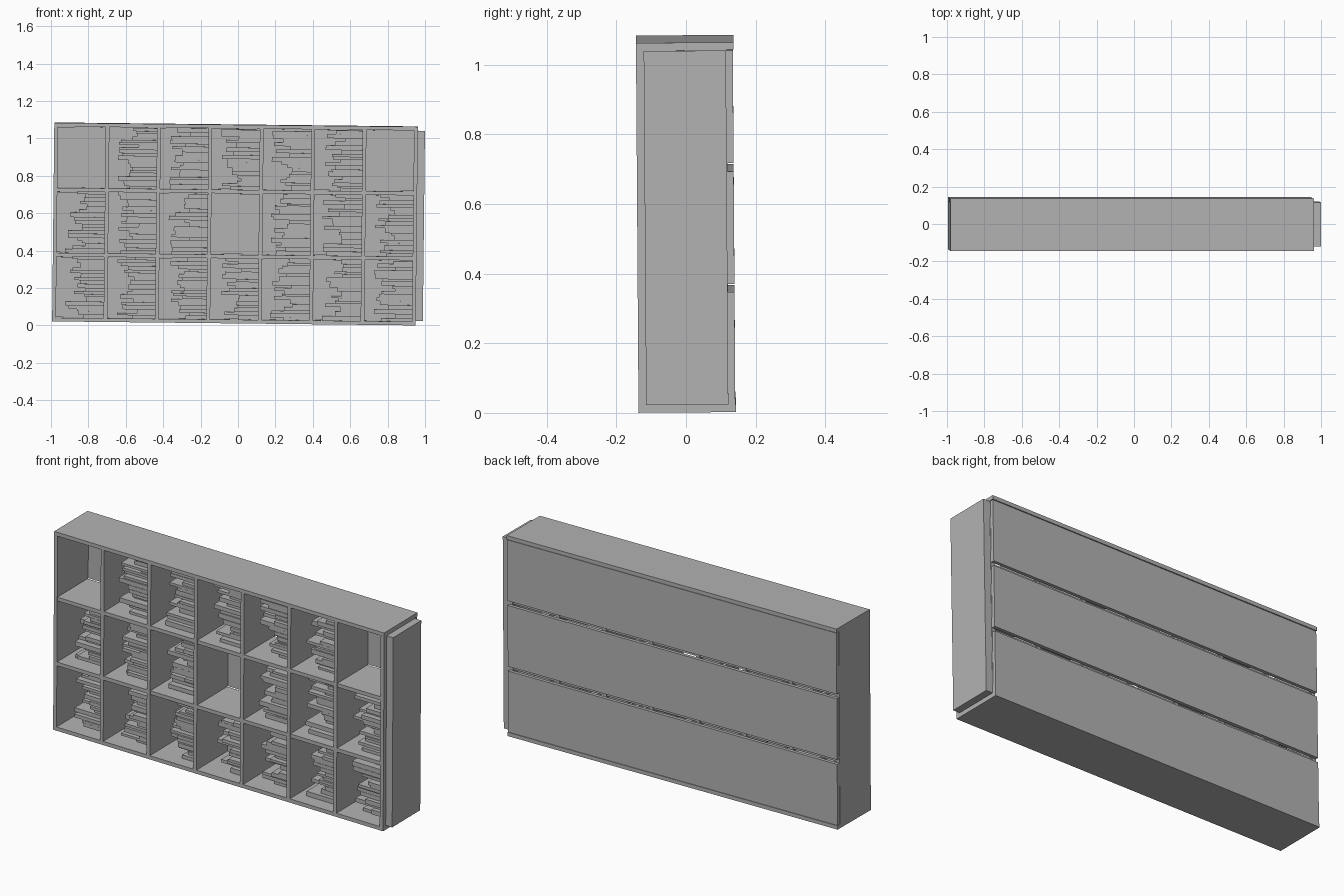
import bpy, bmesh, random
from mathutils import Matrix, Vector

if "Cube" in bpy.data.objects:
    bpy.data.objects.remove(bpy.data.objects["Cube"])
random.seed(7)

grey = bpy.data.materials.new("grey")
grey.use_nodes = True
colour = (0.45, 0.45, 0.45, 1)
grey.diffuse_color = colour
grey.node_tree.nodes["Principled BSDF"].inputs["Base Color"].default_value = colour

# The whole unit leans very slightly
lean = (Matrix.Translation((-0.016, 0, 0.543))
        @ Matrix.Rotation(0.011, 4, 'Y') @ Matrix.Rotation(0.007, 4, 'X'))


def boxes(name, spans):
    """One object made of boxes given as (low corner, high corner)."""
    bm = bmesh.new()
    for low, high in spans:
        low, high = Vector(low), Vector(high)
        place = Matrix.Translation((low + high) / 2) @ Matrix.Diagonal((*(high - low), 1))
        bmesh.ops.create_cube(bm, size=1, matrix=place)
    mesh = bpy.data.meshes.new(name)
    bm.to_mesh(mesh)
    bm.free()
    mesh.materials.append(grey)
    obj = bpy.data.objects.new(name, mesh)
    obj.matrix_world = lean
    bpy.context.collection.objects.link(obj)
    return obj


W, H, T = 0.972, 0.531, 0.02      # half width, half height, board thickness
FRONT, INNER, BACK = -0.14, 0.12, 0.14
COLS, ROWS = 7, 3
dx = (2 * W - T) / COLS
dz = (2 * H - T) / ROWS

# Outer frame
boxes("top_board", [((-W, FRONT, H - T), (W, BACK, H))])
boxes("bottom_board", [((-W, FRONT, -H), (W, BACK, -H + T))])
for side, x in (("right", -W), ("left", W - T)):
    boxes(side + "_end_board", [((x, FRONT, -H + T), (x + T, INNER, H - T))])

# Dividers
boxes("upright_dividers", [((-W + i * dx, FRONT, -H + T), (-W + i * dx + T, INNER, H - T))
                           for i in range(1, COLS)])
boxes("shelf_dividers", [((-W + T, FRONT + 0.001, -H + j * dz),
                          (W - T, INNER - 0.005, -H + j * dz + T))
                         for j in range(1, ROWS)])

# Back panels with narrow gaps between them
for j in range(ROWS):
    low = -H + j * dz + T + 0.001
    boxes("back_panel_%d" % (j + 1), [((-W + 0.002, INNER, low),
                                       (W - 0.002, BACK - 0.002, low + dz - T - 0.004))])

# Plinth on the left end
boxes("plinth", [((W, -0.118, -0.508), (1.01, 0.118, 0.508))])

# Books piled against the left wall of every filled cell
empty = {(0, 2), (6, 2), (3, 1)}
for col in range(COLS):
    for row in range(ROWS):
        if (col, row) in empty:
            continue
        wall = -W + (col + 1) * dx
        z = -H + row * dz + T
        ceiling = z + dz - T
        books = []
        while z < ceiling - 0.012:
            thick = min(random.uniform(0.012, 0.026), ceiling - z)
            length = random.uniform(0.09, 0.21)
            front = random.uniform(-0.09, -0.04)
            books.append(((wall - length, front, z),
                          (wall, front + random.uniform(0.13, 0.155), z + thick)))
            z += thick
        boxes("books_%d_%d" % (col + 1, row + 1), books)
